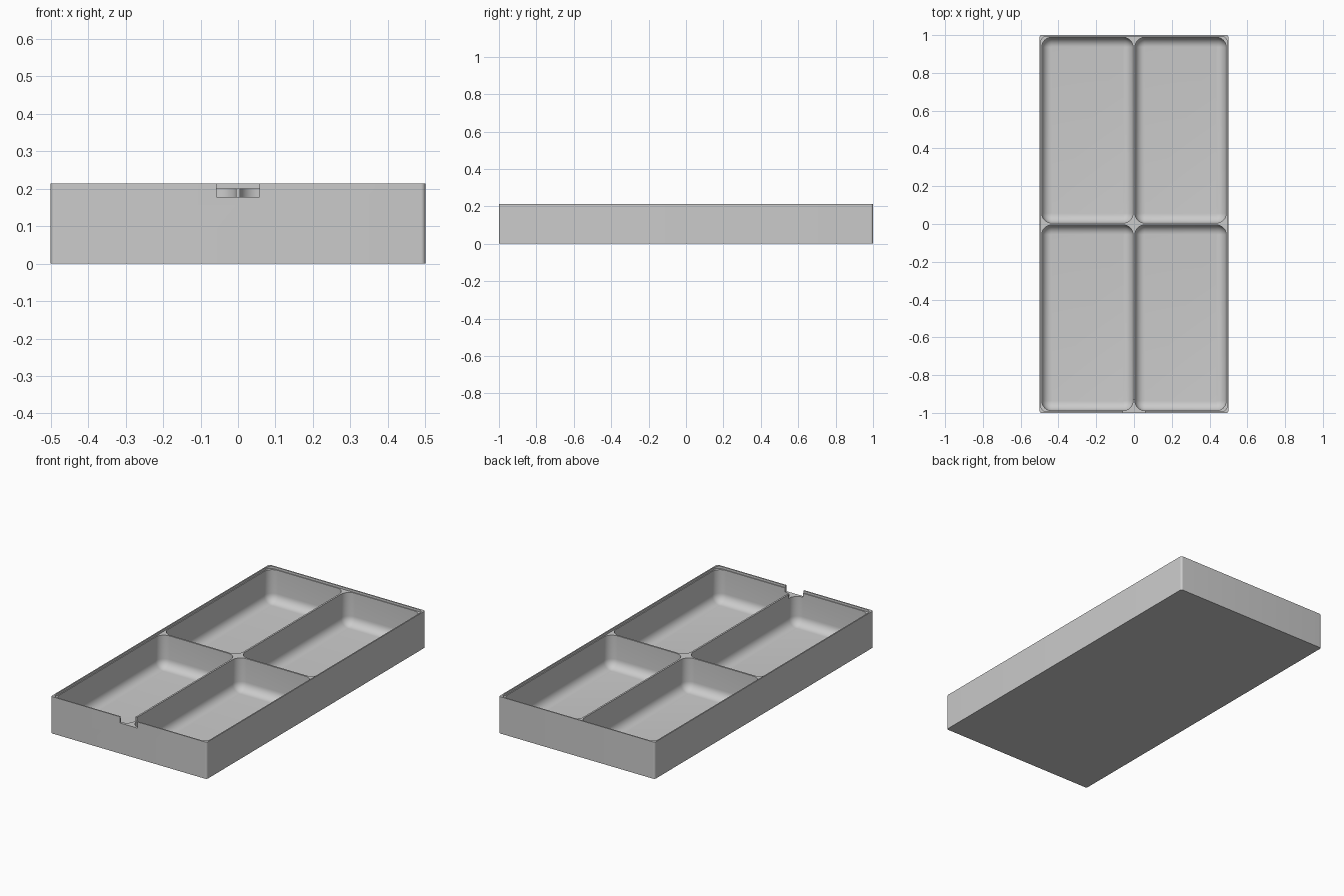
import bpy, bmesh
from math import sin, cos, pi

old = bpy.data.objects.get("Cube")
if old:
    bpy.data.objects.remove(old)

HEIGHT, LEDGE, FLOOR = 0.213, 0.2, 0.014
FILLET = 0.05

grey = bpy.data.materials.new("plain grey")
grey.use_nodes = True
colour = (0.6, 0.6, 0.6, 1)
grey.diffuse_color = colour
grey.node_tree.nodes["Principled BSDF"].inputs["Base Color"].default_value = colour


def rounded_ring(bm, cx, cy, hx, hy, r, z, steps=8):
    """Ring of vertices around a rounded rectangle."""
    ring = []
    for q, (sx, sy) in enumerate([(1, 1), (-1, 1), (-1, -1), (1, -1)]):
        for i in range(steps + 1):
            a = (q + i / steps) * pi / 2
            ring.append(bm.verts.new((cx + sx * (hx - r) + r * cos(a),
                                      cy + sy * (hy - r) + r * sin(a), z)))
    return ring


def rounded_block(name, cx, cy, hx, hy, layers):
    """Closed solid from stacked rings; each layer is (inset, radius, z)."""
    bm = bmesh.new()
    rings = [rounded_ring(bm, cx, cy, hx - t, hy - t, r, z) for t, r, z in layers]
    n = len(rings[0])
    bm.faces.new(rings[0][::-1])
    bm.faces.new(rings[-1])
    for low, high in zip(rings, rings[1:]):
        for i in range(n):
            j = (i + 1) % n
            bm.faces.new((low[i], low[j], high[j], high[i]))
    mesh = bpy.data.meshes.new(name)
    bm.to_mesh(mesh)
    bm.free()
    mesh.materials.append(grey)
    ob = bpy.data.objects.new(name, mesh)
    bpy.context.collection.objects.link(ob)
    return ob


# Outer body
tray = rounded_block("tray", 0, 0, 0.5, 1, [(0, 0.012, 0), (0, 0.012, HEIGHT)])

# Shallow recess that leaves a thin lip around the rim
cutters = [rounded_block("rim_recess", 0, 0, 0.493, 0.993,
                         [(0, 0.03, LEDGE), (0, 0.03, 0.3)])]

# Four pockets with rounded corners and a rounded floor edge
layers = []
for i in range(9):
    a = i / 8 * pi / 2
    inset = FILLET * (1 - sin(a))
    layers.append((inset, FILLET + 0.002 - inset, FLOOR + FILLET * (1 - cos(a))))
layers.append((0, FILLET + 0.002, 0.25))
for sx in (-1, 1):
    for sy in (-1, 1):
        cutters.append(rounded_block("pocket", sx * 0.2465, sy * 0.4965,
                                     0.2415, 0.4915, layers))

# Finger notch in the front wall
cutters.append(rounded_block("front_notch", 0, -1, 0.057, 0.07,
                             [(0, 0.001, 0.177), (0, 0.001, 0.3)]))

# Cut everything out of the body
bpy.context.view_layer.objects.active = tray
for cutter in cutters:
    mod = tray.modifiers.new(cutter.name, 'BOOLEAN')
    mod.operation = 'DIFFERENCE'
    mod.solver = 'EXACT'
    mod.object = cutter
    bpy.ops.object.modifier_apply(modifier=mod.name)
    bpy.data.objects.remove(cutter)

# Smooth the rounded parts, keep the rims sharp
bpy.ops.object.select_all(action='DESELECT')
tray.select_set(True)
bpy.ops.object.shade_smooth_by_angle(angle=0.6)
